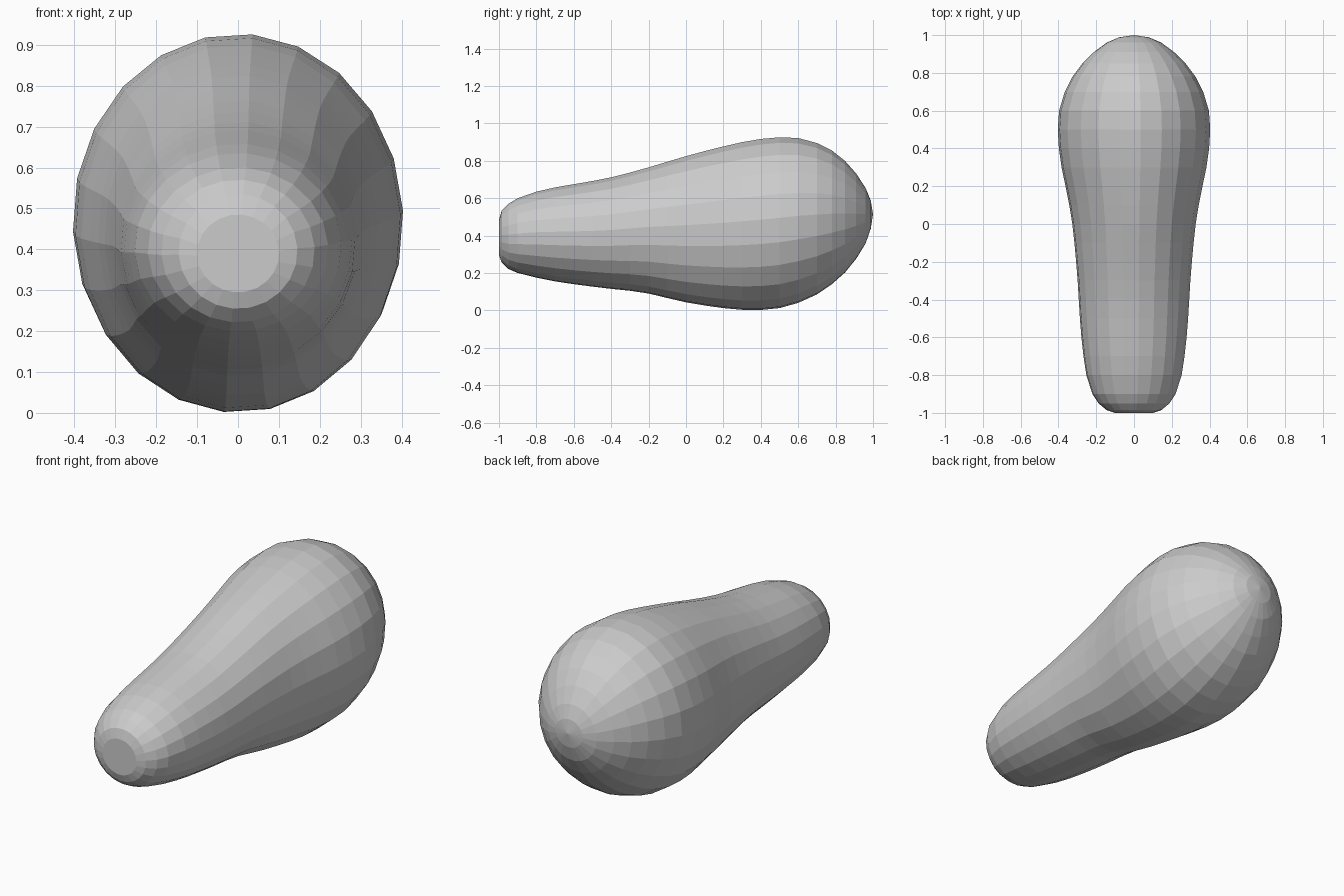
import bpy, bmesh, math

SIDES = 22
PHASE = math.radians(-5)

# Cross-sections along the body: y, half width, bottom z, top z
SECTIONS = [
    (-1.00, .10, .295, .485), (-.985, .145, .255, .535), (-.95, .187, .222, .570),
    (-.90, .220, .200, .600), (-.80, .252, .175, .635), (-.70, .267, .155, .658),
    (-.60, .278, .140, .675), (-.50, .286, .127, .692), (-.40, .292, .115, .712),
    (-.30, .298, .105, .737), (-.20, .306, .090, .765), (-.10, .315, .066, .795),
    (0.00, .326, .043, .825), (.10, .342, .026, .852), (.20, .362, .012, .877),
    (.30, .383, .003, .900), (.40, .397, .002, .917), (.50, .403, .012, .926),
    (.60, .396, .040, .922), (.70, .366, .085, .895), (.78, .325, .140, .855),
    (.85, .273, .202, .800), (.91, .212, .276, .732), (.96, .145, .357, .655),
    (.988, .080, .437, .587),
]

bm = bmesh.new()

# Elliptical rings
rings = []
for y, w, z0, z1 in SECTIONS:
    mid, h = (z0 + z1) / 2, (z1 - z0) / 2
    ring = []
    for i in range(SIDES):
        a = PHASE + 2 * math.pi * i / SIDES
        ring.append(bm.verts.new((w * math.sin(a) * 1.003, y, mid - h * math.cos(a) * 1.003)))
    rings.append(ring)

# Skin between rings
for a, b in zip(rings, rings[1:]):
    for i in range(SIDES):
        j = (i + 1) % SIDES
        bm.faces.new((a[i], a[j], b[j], b[i]))

# Flat narrow end and pole of the round end
bm.faces.new(rings[0])
pole = bm.verts.new((0, 1, .515))
for i in range(SIDES):
    bm.faces.new((rings[-1][i], rings[-1][(i + 1) % SIDES], pole))

bmesh.ops.recalc_face_normals(bm, faces=bm.faces)
mesh = bpy.data.meshes.new("pear_body")
bm.to_mesh(mesh)
bm.free()
body = bpy.data.objects.new("pear_body", mesh)
bpy.context.collection.objects.link(body)
